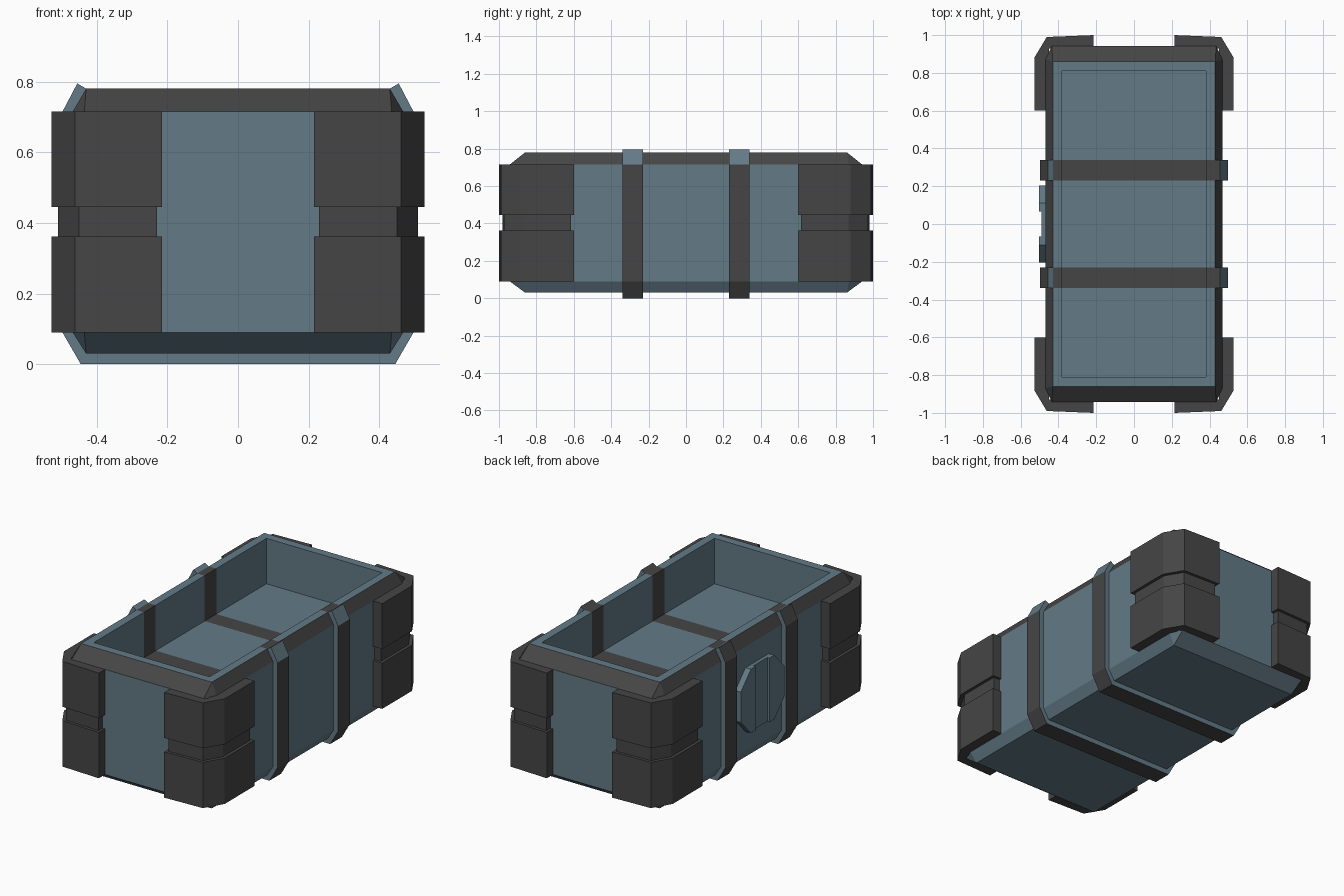
import bpy, bmesh
from mathutils import Vector

if "Cube" in bpy.data.objects:
    bpy.data.objects.remove(bpy.data.objects["Cube"])


def material(name, rgb):
    m = bpy.data.materials.new(name)
    m.diffuse_color = (*rgb, 1)
    m.use_nodes = True
    m.node_tree.nodes["Principled BSDF"].inputs["Base Color"].default_value = m.diffuse_color
    return m


BLUE = material("slate_blue", (0.125, 0.195, 0.24))
GREY = material("dark_grey", (0.06, 0.06, 0.06))


def finish(name, bm, rule):
    """Make an object; rule(face) gives 0 for blue, 1 for grey."""
    bmesh.ops.recalc_face_normals(bm, faces=bm.faces[:])
    bm.normal_update()
    for f in bm.faces:
        f.material_index = rule(f)
        f.smooth = False
    me = bpy.data.meshes.new(name)
    bm.to_mesh(me)
    bm.free()
    me.materials.append(BLUE)
    me.materials.append(GREY)
    ob = bpy.data.objects.new(name, me)
    bpy.context.collection.objects.link(ob)
    return ob


def prism(bm, pts, offset):
    """Extrude a closed outline of 3D points along offset."""
    face = bm.faces.new([bm.verts.new(p) for p in pts])
    r = bmesh.ops.extrude_face_region(bm, geom=[face], use_keep_orig=True)
    vs = [g for g in r["geom"] if isinstance(g, bmesh.types.BMVert)]
    bmesh.ops.translate(bm, verts=vs, vec=Vector(offset))


# Crate body: chamfered block, hollowed from the top
bm = bmesh.new()
for sx in (-1, 1):
    for sy in (-1, 1):
        for z in (0.03, 0.78):
            bm.verts.new((sx * 0.43, sy * 0.86, z))
        for z in (0.09, 0.715):
            bm.verts.new((sx * 0.435, sy * 0.942, z))
            bm.verts.new((sx * 0.468, sy * 0.87, z))
bmesh.ops.convex_hull(bm, input=bm.verts[:])
bmesh.ops.dissolve_limit(bm, angle_limit=0.01, verts=bm.verts[:], edges=bm.edges[:])
bm.normal_update()
top = max(bm.faces, key=lambda f: f.calc_center_median().z)
bmesh.ops.inset_region(bm, faces=[top], thickness=0.07)
r = bmesh.ops.extrude_face_region(bm, geom=[top])
bmesh.ops.translate(bm, vec=(0, 0, -0.27),
                    verts=[g for g in r["geom"] if isinstance(g, bmesh.types.BMVert)])
if top.is_valid:
    bm.faces.remove(top)
for y in (-0.34, -0.23, 0.23, 0.34):
    bmesh.ops.bisect_plane(bm, geom=bm.verts[:] + bm.edges[:] + bm.faces[:],
                           plane_co=(0, y, 0), plane_no=(0, 1, 0))


def body_colour(f):
    c = f.calc_center_median()
    rim = c.z > 0.73 and 0.1 < f.normal.z < 0.95
    stripe = 0.23 < abs(c.y) < 0.34 and c.z > 0.45
    return int(rim or stripe)


finish("crate_body", bm, body_colour)

# Straps wrapped under the crate: grey outside, blue edges
half = [(0.445, 0), (0.497, 0.09), (0.497, 0.715), (0.455, 0.795),
        (0.428, 0.779), (0.462, 0.715), (0.462, 0.09), (0.428, 0.032)]
outline = half + [(-x, z) for x, z in reversed(half)]


def strap_colour(f):
    blue_tip = f.normal.x > 0.3 and f.normal.z > 0.2 and f.calc_center_median().z > 0.7
    return int(not (abs(f.normal.y) > 0.5 or blue_tip))


for label, y in (("front", -0.34), ("back", 0.23)):
    bm = bmesh.new()
    prism(bm, [(x, y, z) for x, z in outline], (0, 0.11, 0))
    finish(label + "_strap", bm, strap_colour)

# Corner guards: two thick blocks joined by a recessed band
block = [(0.215, 1.0), (0.462, 0.99), (0.528, 0.88), (0.528, 0.6), (0.45, 0.6), (0.45, 0.93), (0.215, 0.93)]
band = [(0.23, 0.982), (0.45, 0.973), (0.51, 0.87), (0.51, 0.615), (0.45, 0.615), (0.45, 0.93), (0.23, 0.93)]
for sx, side in ((-1, "left"), (1, "right")):
    for sy, end in ((-1, "front"), (1, "back")):
        bm = bmesh.new()
        for shape, z0, z1 in ((block, 0.09, 0.362), (band, 0.362, 0.445), (block, 0.445, 0.715)):
            prism(bm, [(sx * x, sy * y, z0) for x, y in shape], (0, 0, z1 - z0))
        finish(f"{end}_{side}_corner_guard", bm, lambda f: 1)

# Latch on the left side: octagonal base with two raised halves and a bar
zc = 0.40
bm = bmesh.new()
octo = [(0.2, 0.09), (0.1, 0.19), (-0.1, 0.19), (-0.2, 0.09),
        (-0.2, -0.09), (-0.1, -0.19), (0.1, -0.19), (0.2, -0.09)]
prism(bm, [(-0.46, y, zc + z) for y, z in octo], (-0.03, 0, 0))
for s in (-1, 1):
    d = [(0.065, 0.19), (0.11, 0.19), (0.205, 0.09), (0.205, -0.09), (0.11, -0.19), (0.065, -0.19)]
    prism(bm, [(-0.46, s * y, zc + z) for y, z in d], (-0.044, 0, 0))
finish("side_latch", bm, lambda f: 0)
